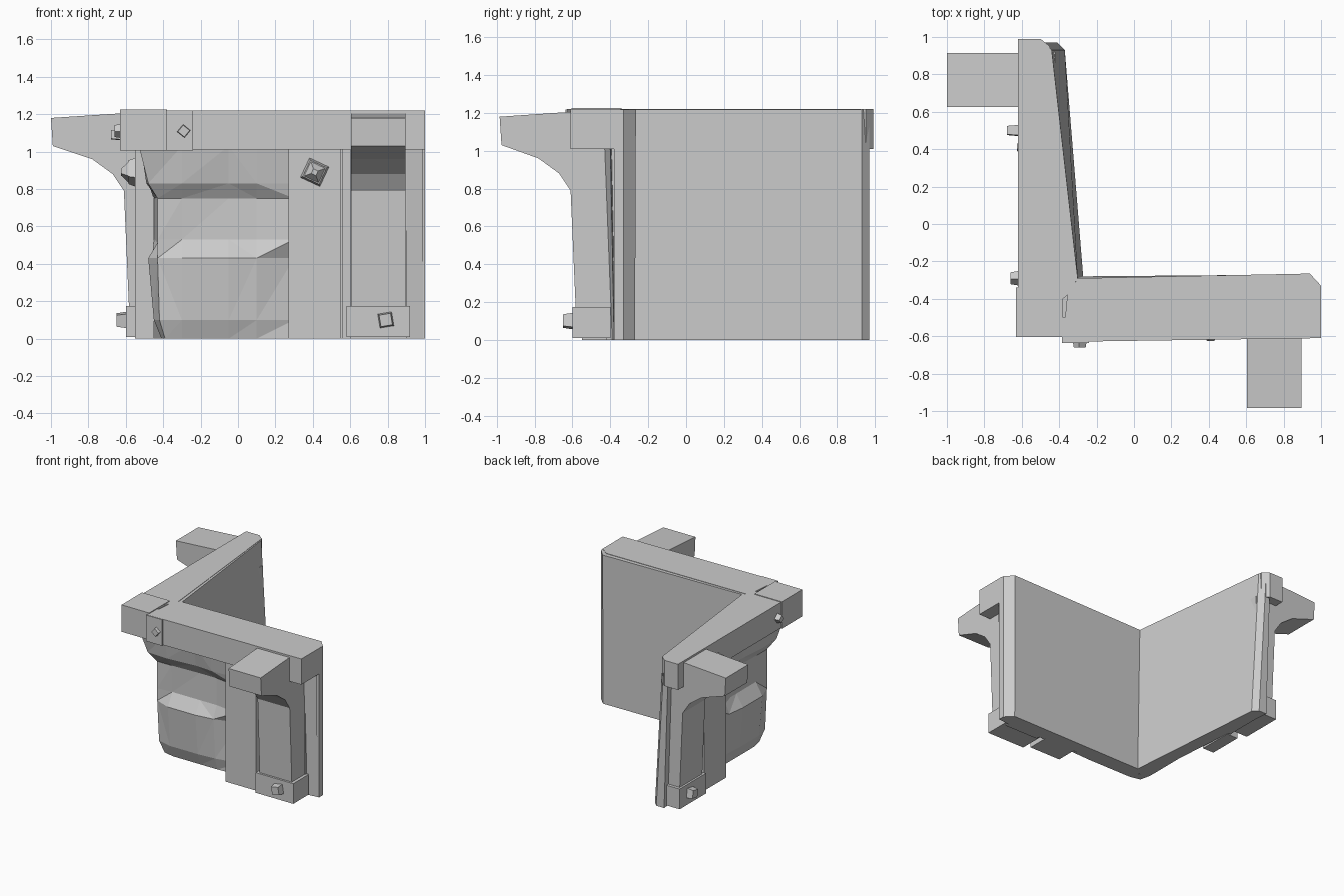
import bpy, bmesh, math

cube = bpy.data.objects.get("Cube")
if cube:
    bpy.data.objects.remove(cube)

grey = bpy.data.materials.new("plain_grey")
grey.use_nodes = True
COLOR = (0.6, 0.6, 0.6, 1)
grey.diffuse_color = COLOR
grey.node_tree.nodes["Principled BSDF"].inputs["Base Color"].default_value = COLOR

# Coordinates are (along, depth, z); the left wing is the front wing with x and y swapped.


def make(name, wing, verts, faces, facet=False):
    bm = bmesh.new()
    vs = [bm.verts.new((b, a, z) if wing == "left" else (a, b, z)) for a, b, z in verts]
    for f in faces:
        bm.faces.new([vs[i] for i in f])
    if facet:
        bmesh.ops.triangulate(bm, faces=bm.faces)
    bmesh.ops.recalc_face_normals(bm, faces=bm.faces)
    mesh = bpy.data.meshes.new(name)
    bm.to_mesh(mesh)
    bm.free()
    mesh.materials.append(grey)
    ob = bpy.data.objects.new(f"{wing}_{name}", mesh)
    bpy.context.collection.objects.link(ob)


def loft(name, wing, rings, facet=False):
    """Closed solid through rings of equal point count."""
    n = len(rings[0])
    verts = [p for r in rings for p in r]
    faces = [list(range(n)), list(range(len(verts) - n, len(verts)))]
    for k in range(len(rings) - 1):
        for i in range(n):
            j = (i + 1) % n
            faces.append([k * n + i, k * n + j, k * n + n + j, k * n + n + i])
    make(name, wing, verts, faces, facet)


def prism(name, wing, low, high, z0, z1):
    loft(name, wing, [[(a, b, z0) for a, b in low], [(a, b, z1) for a, b in high]])


def box(name, wing, a0, a1, b0, b1, z0, z1):
    p = [(a0, b0), (a1, b0), (a1, b1), (a0, b1)]
    prism(name, wing, p, p, z0, z1)


def bolt(name, wing, a, z, b0, b1, radius, turn, tip=0.8):
    """Square stud pointing outward, turned about its own axis."""
    def ring(r, b):
        return [(a + r * math.cos(turn + i * math.pi / 2), b,
                 z + r * math.sin(turn + i * math.pi / 2)) for i in range(4)]
    loft(name, wing, [ring(radius, b0), ring(radius * tip, b1)])


def stone(wing):
    """Chipped rock face: a coarse grid of depths, closed at the back."""
    columns = (-0.3, -0.05, 0.1, 0.3)
    rings = []
    for z, corner, row in ROCK:
        front = [(corner, corner, z)] + [(a, b, z) for a, b in zip(columns, row)]
        rings.append(front + [(0.3, -0.385, z), (-0.34, -0.34, z)])
    loft("rock_face", wing, rings, facet=True)


# Height, corner depth, depths along the wing
ROCK = [
    (0.0, -0.39, (-0.41, -0.41, -0.41, -0.40)),
    (0.1, -0.42, (-0.45, -0.45, -0.44, -0.40)),
    (0.43, -0.43, (-0.48, -0.48, -0.46, -0.40)),
    (0.53, -0.43, (-0.42, -0.42, -0.42, -0.45)),
    (0.75, -0.43, (-0.43, -0.42, -0.42, -0.45)),
    (0.83, -0.48, (-0.49, -0.47, -0.48, -0.47)),
    (1.03, -0.53, (-0.52, -0.51, -0.51, -0.50)),
]

# Slab walls and top beams
WALL_LOW = {"front": [(-0.35, -0.38), (1.0, -0.38), (1.0, -0.33), (0.94, -0.27), (-0.3, -0.28)],
            "left": [(-0.35, -0.38), (0.97, -0.48), (0.97, -0.41), (0.93, -0.37), (-0.3, -0.27)]}
WALL_TOP = {"front": [(-0.35, -0.38), (1.0, -0.38), (1.0, -0.33), (0.94, -0.265), (-0.3, -0.29)],
            "left": [(-0.35, -0.38), (0.97, -0.52), (0.97, -0.48), (0.93, -0.44), (-0.3, -0.3)]}
BEAM = {"front": [(-0.38, -0.63), (1.0, -0.61), (1.0, -0.35), (0.93, -0.3), (-0.35, -0.31)],
        "left": [(-0.6, -0.62), (0.99, -0.62), (0.99, -0.5), (0.95, -0.45), (-0.35, -0.32)]}
SHIFT = {"front": 0.0, "left": 0.02}
BACK = {"front": -0.37, "left": -0.45}
TIP = {"front": -0.985, "left": -1.0}

for wing in ("front", "left"):
    s, back, tip = SHIFT[wing], BACK[wing], TIP[wing]
    prism("wall", wing, WALL_LOW[wing], WALL_TOP[wing], 0, 1.217)
    prism("top_beam", wing, BEAM[wing], BEAM[wing], 1.01, 1.22)
    stone(wing)

    # Upright plank with a faceted stud
    box("plank", wing, 0.27, 0.55, -0.55, back, 0, 1.02)
    bolt("plank_stud", wing, 0.41, 0.89, -0.54, -0.585, 0.085, 0.35)
    bolt("plank_stud_tip", wing, 0.41, 0.89, -0.58, -0.625, 0.065, 0.35, 0.3)

    # Curved bracket: column flaring into an overhanging arm
    profile = [(back - 0.03, 0.1), (-0.58, 0.1), (-0.61, 0.79), (-0.67, 0.88), (-0.78, 0.96),
               (tip + 0.01, 1.03), (tip, 1.18), (-0.62, 1.205), (back - 0.03, 1.205)]
    loft("bracket", wing, [[(a + s, b, z) for b, z in profile] for a in (0.605, 0.895)])

    # Foot block and its stud
    box("foot", wing, 0.58 + s, 0.92 + s, -0.6, back - 0.03, 0.01, 0.175)
    box("foot_backing", wing, 0.6 + s, 0.9 + s, -0.42, back, 0, 1.02)
    bolt("foot_stud", wing, 0.79 + s, 0.1, -0.59, -0.65, 0.055, 0.95)

    # Rough rock filling beside the bracket
    side = 0.99 if wing == "front" else 0.965
    prism("rock_side", wing,
          [(0.56, back - 0.02), (0.9, back - 0.02), (side, back - 0.01), (0.56, back)],
          [(0.56, back - 0.04), (0.9, back - 0.06), (side, back - 0.03), (0.56, back)], 0, 1.02)

    # Stud on the beam near the corner
    bolt("beam_stud", wing, -0.29, 1.11, -0.61, -0.66, 0.04, 0.1)

# Wrapped corner cap and extra stud
box("corner_cap", "front", -0.63, -0.38, -0.605, -0.34, 1.005, 1.225)
box("corner_sleeve", "front", -0.385, -0.24, -0.636, -0.5, 1.005, 1.219)
bolt("outer_stud", "left", 0.5, 1.09, -0.61, -0.68, 0.04, 0.7)
